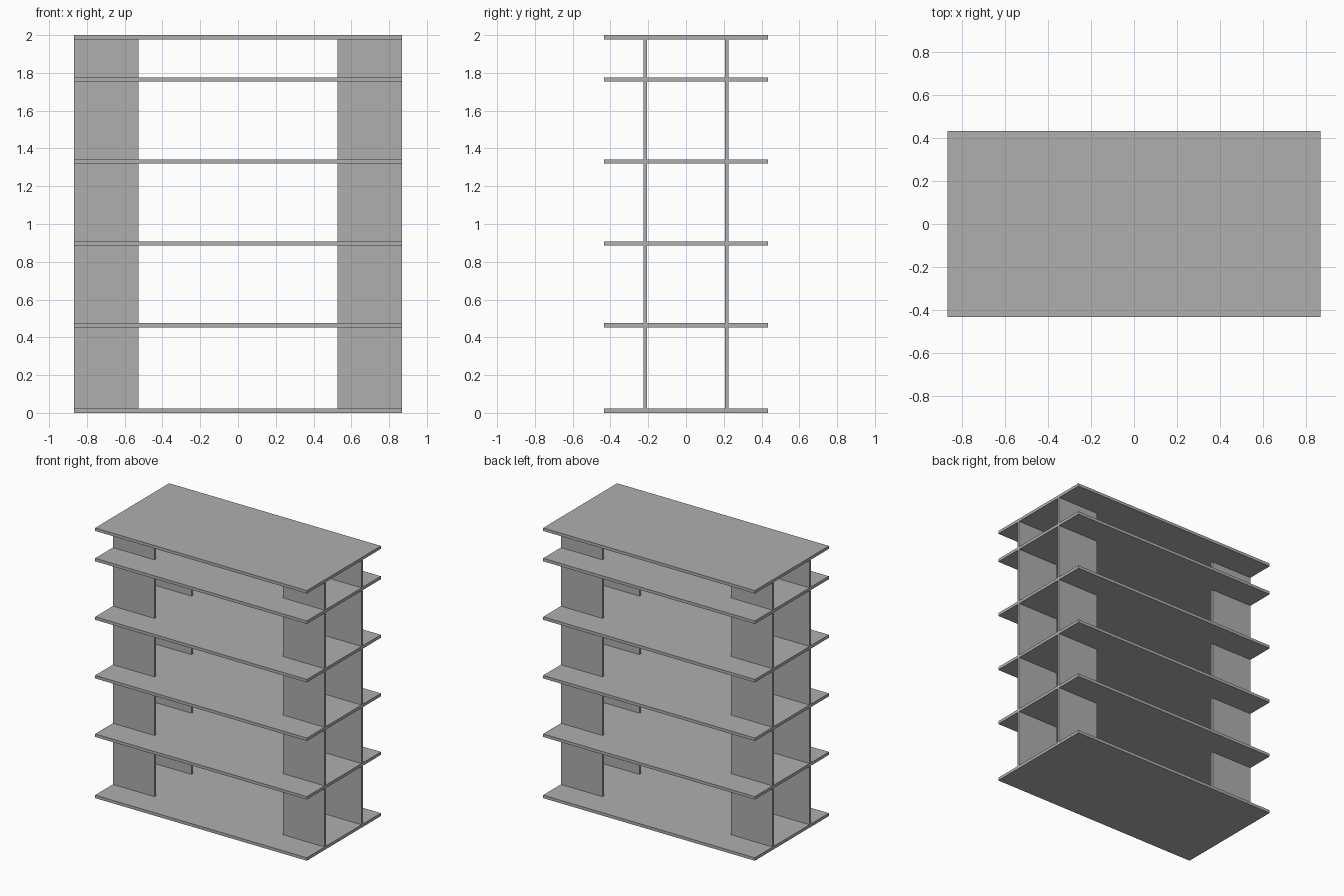
import bpy
import bmesh
from mathutils import Matrix, Vector

cube = bpy.data.objects.get("Cube")
if cube:
    bpy.data.objects.remove(cube, do_unlink=True)

HALF_W, HALF_D = 0.867, 0.433     # slab half width and half depth
SLAB = 0.022                      # slab thickness
WALL_Y, WALL_T = 0.216, 0.018     # wall row position and thickness
WALL_INNER = 0.526                # inner end of each wall
STOREY = 0.4335

grey = bpy.data.materials.new("plain_grey")
grey.use_nodes = True
grey.diffuse_color = (0.43, 0.43, 0.43, 1)
grey.node_tree.nodes["Principled BSDF"].inputs["Base Color"].default_value = grey.diffuse_color


def box(name, low, high):
    low, high = Vector(low), Vector(high)
    bm = bmesh.new()
    bmesh.ops.create_cube(bm, size=1, matrix=Matrix.Translation((low + high) / 2)
                          @ Matrix.Diagonal((high - low).to_4d()))
    mesh = bpy.data.meshes.new(name)
    bm.to_mesh(mesh)
    bm.free()
    mesh.materials.append(grey)
    obj = bpy.data.objects.new(name, mesh)
    bpy.context.collection.objects.link(obj)
    return obj


# Undersides of the ground slab, the four floors and the roof
levels = [0] + [0.453 + STOREY * i for i in range(4)] + [2 - SLAB]
names = ["ground_slab"] + [f"floor_slab_{i}" for i in range(1, 5)] + ["roof_slab"]
for name, z in zip(names, levels):
    box(name, (-HALF_W, -HALF_D, z), (HALF_W, HALF_D, z + SLAB))

# Walls of each storey, mirrored to all four positions
for i, (below, above) in enumerate(zip(levels, levels[1:]), 1):
    wall = box(f"storey_{i}_walls",
               (WALL_INNER, WALL_Y - WALL_T / 2, below + SLAB),
               (HALF_W, WALL_Y + WALL_T / 2, above))
    mirror = wall.modifiers.new("mirror", 'MIRROR')
    mirror.use_axis = (True, True, False)
